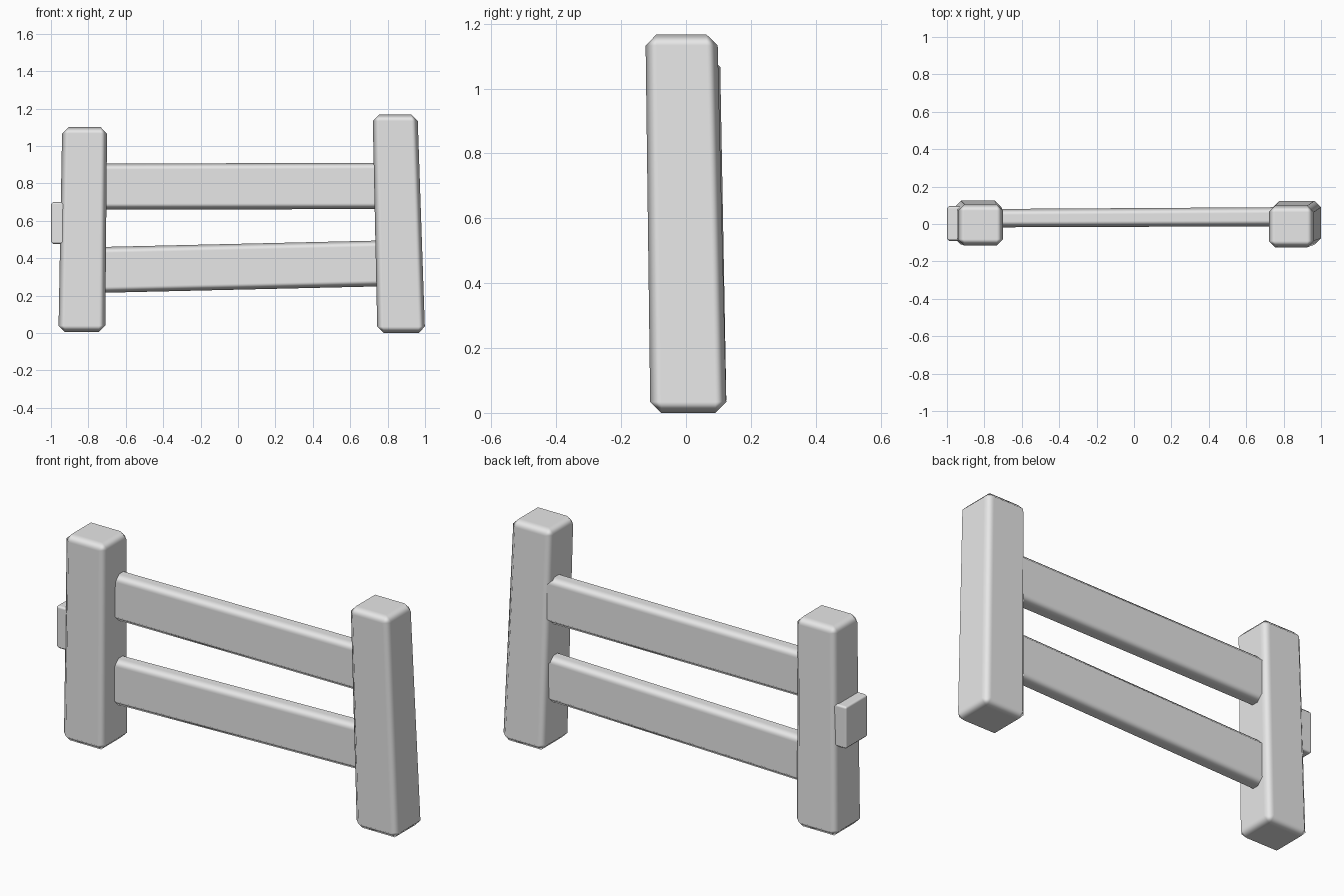
import bpy
import bmesh
from mathutils import Vector

if "Cube" in bpy.data.objects:
    bpy.data.objects.remove(bpy.data.objects["Cube"], do_unlink=True)

# Single flat colour
grey = bpy.data.materials.new("plain_grey")
grey.use_nodes = True
grey.diffuse_color = (0.8, 0.8, 0.8, 1)
grey.node_tree.nodes["Principled BSDF"].inputs["Base Color"].default_value = (0.8, 0.8, 0.8, 1)


def beam(name, axis, start, end, bevel):
    """Chamfered box lofted between two end sections, each (low corner, high corner)."""
    bm = bmesh.new()
    bmesh.ops.create_cube(bm, size=2)
    for v in bm.verts:
        low, high = end if v.co[axis] > 0 else start
        v.co = Vector([high[i] if v.co[i] > 0 else low[i] for i in range(3)])
    mesh = bpy.data.meshes.new(name)
    bm.to_mesh(mesh)
    bm.free()
    mesh.materials.append(grey)
    mesh.shade_smooth()
    obj = bpy.data.objects.new(name, mesh)
    bpy.context.collection.objects.link(obj)

    # One flat chamfer, shaded softly into the large flat faces
    mod = obj.modifiers.new("chamfer", "BEVEL")
    mod.width = bevel
    mod.segments = 1
    mod.limit_method = 'NONE'
    mod.harden_normals = True
    return obj


X, Z = 0, 2

# Leaning posts: bottom section, top section
beam("right_post", Z,
     ((-0.96, -0.11, 0.005), (-0.71, 0.125, 0.005)),
     ((-0.94, -0.115, 1.10), (-0.70, 0.105, 1.10)), 0.034)
beam("left_post", Z,
     ((0.745, -0.11, 0.0), (1.0, 0.125, 0.005)),
     ((0.72, -0.125, 1.163), (0.96, 0.097, 1.167)), 0.034)

# Rails, running into both posts
beam("upper_rail", X,
     ((-0.80, -0.018, 0.66), (-0.80, 0.08, 0.905)),
     ((0.80, -0.012, 0.662), (0.80, 0.09, 0.91)), 0.032)
beam("lower_rail", X,
     ((-0.80, -0.018, 0.213), (-0.80, 0.08, 0.458)),
     ((0.80, -0.012, 0.25), (0.80, 0.085, 0.495)), 0.032)

# Small block on the outer side of the shorter post
beam("side_block", X,
     ((-1.0, -0.09, 0.475), (-1.0, 0.095, 0.70)),
     ((-0.90, -0.09, 0.475), (-0.90, 0.095, 0.70)), 0.012)
